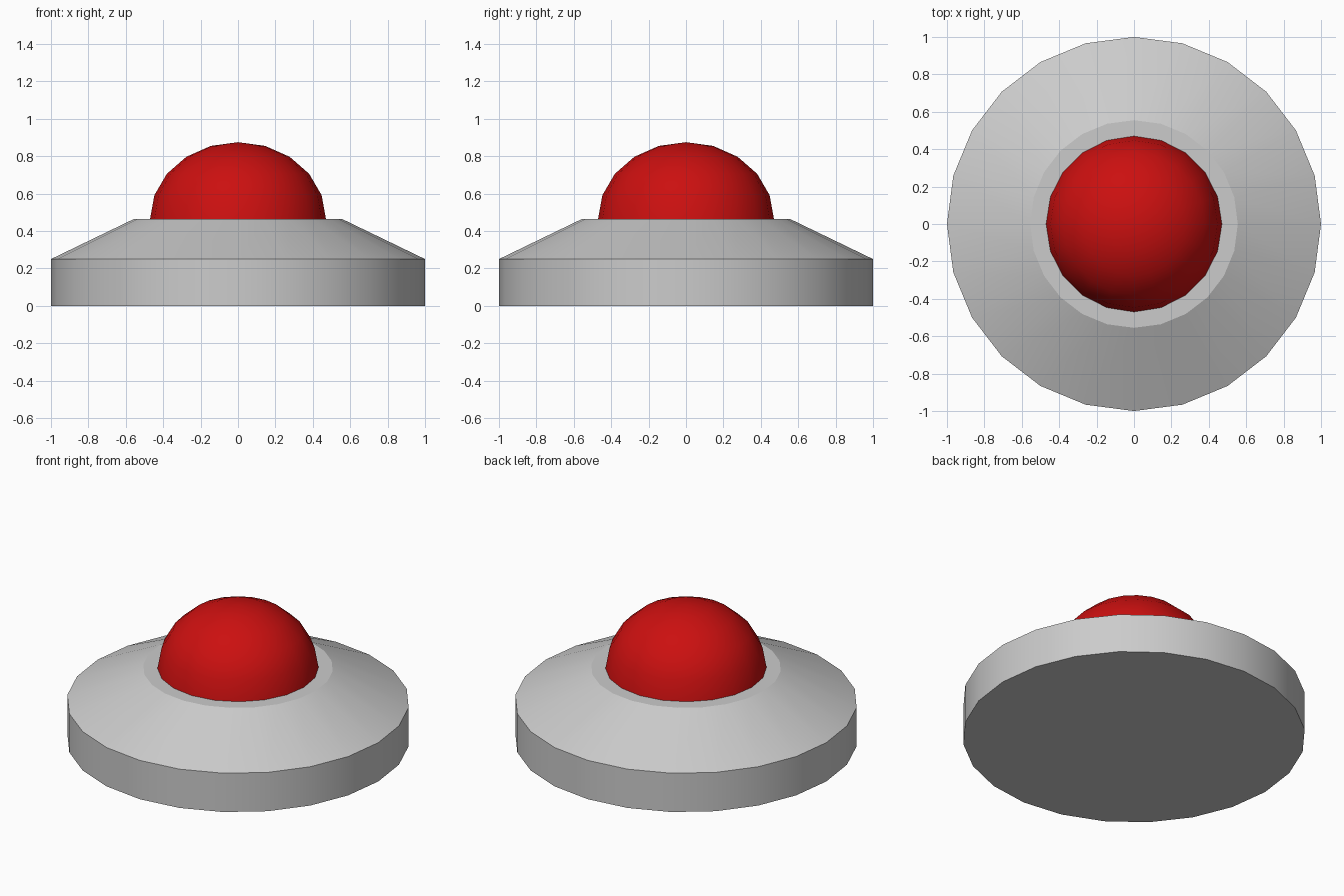
import bpy, bmesh
from math import sin, cos, pi, radians

if "Cube" in bpy.data.objects:
    bpy.data.objects.remove(bpy.data.objects["Cube"])


def lathe(name, profile, sides, smooth_angle):
    """Spin (radius, z) points about z; radius 0 makes a pole, open ends are capped."""
    bm = bmesh.new()
    rings = []
    for r, z in profile:
        if r == 0:
            rings.append([bm.verts.new((0, 0, z))] * sides)
        else:
            rings.append([bm.verts.new((r * cos(2 * pi * i / sides), r * sin(2 * pi * i / sides), z))
                          for i in range(sides)])
    for low, high in zip(rings, rings[1:]):
        for i in range(sides):
            j = (i + 1) % sides
            corners = [low[i], low[j], high[j], high[i]]
            bm.faces.new(list(dict.fromkeys(corners)))
    for ring in (rings[0], rings[-1]):
        if ring[0] is not ring[1]:
            bm.faces.new(ring)
    bmesh.ops.recalc_face_normals(bm, faces=bm.faces)
    mesh = bpy.data.meshes.new(name)
    bm.to_mesh(mesh)
    bm.free()
    obj = bpy.data.objects.new(name, mesh)
    bpy.context.collection.objects.link(obj)
    bpy.ops.object.select_all(action='DESELECT')
    obj.select_set(True)
    bpy.context.view_layer.objects.active = obj
    bpy.ops.object.shade_smooth_by_angle(angle=radians(smooth_angle))
    return obj


# Base: straight wall, sloped shoulder, flat top
lathe("base", [(1, 0), (1, 0.25), (0.555, 0.465)], 24, 22)

# Push button: slightly flattened half sphere
dome = [(0.47 * cos(radians(18 * k)), 0.465 + 0.41 * sin(radians(18 * k))) for k in range(5)]
button = lathe("button_dome", dome + [(0, 0.875)], 20, 30)
red = bpy.data.materials.new("red")
red.diffuse_color = (0.6, 0.005, 0.005, 1)
red.use_nodes = True
red.node_tree.nodes["Principled BSDF"].inputs["Base Color"].default_value = red.diffuse_color
button.data.materials.append(red)
